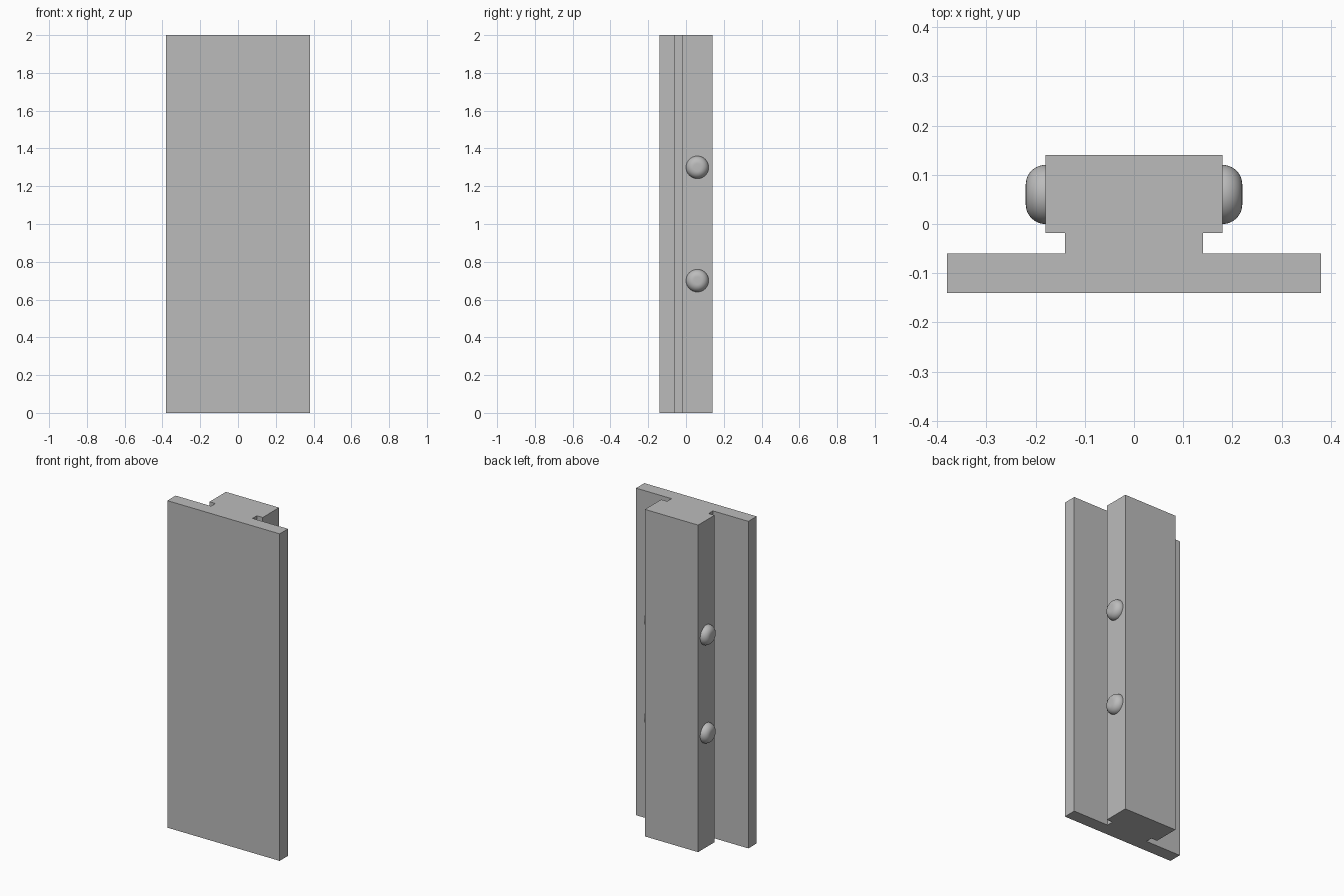
import bpy, bmesh, math
from mathutils import Matrix

cube = bpy.data.objects.get("Cube")
if cube:
    bpy.data.objects.remove(cube, do_unlink=True)

# Single material
grey = bpy.data.materials.new("plain_grey")
grey.use_nodes = True
colour = (0.5, 0.5, 0.5, 1)
grey.diffuse_color = colour
grey.node_tree.nodes["Principled BSDF"].inputs["Base Color"].default_value = colour


def add_object(name, bm):
    bmesh.ops.recalc_face_normals(bm, faces=bm.faces)
    mesh = bpy.data.meshes.new(name)
    bm.to_mesh(mesh)
    bm.free()
    mesh.materials.append(grey)
    obj = bpy.data.objects.new(name, mesh)
    bpy.context.collection.objects.link(obj)
    return obj


# Rail: wide front plate, narrow neck and rear block in one extruded section
HEIGHT = 2
half = [(0.38, -0.14), (0.38, -0.06), (0.14, -0.06),
        (0.14, -0.018), (0.18, -0.018), (0.18, 0.14)]
section = half + [(-x, y) for x, y in reversed(half)]
bm = bmesh.new()
face = bm.faces.new([bm.verts.new((x, y, 0)) for x, y in section])
top = bmesh.ops.extrude_face_region(bm, geom=[face], use_keep_orig=True)["geom"]
bmesh.ops.translate(bm, vec=(0, 0, HEIGHT),
                    verts=[v for v in top if isinstance(v, bmesh.types.BMVert)])
add_object("rail", bm)


# Buttons: lathed caps with a rounded rim on both sides of the rear block
def add_button(name, side, z):
    radius, rim, steps = 0.06, 0.04, 10
    bm = bmesh.new()
    outline = [(radius, -0.01)]
    for i in range(steps + 1):
        a = math.pi / 2 * i / steps
        outline.append((radius - rim + rim * math.cos(a), rim * math.sin(a)))
    outline.append((0, rim))
    verts = [bm.verts.new((r, 0, h)) for r, h in outline]
    edges = [bm.edges.new(pair) for pair in zip(verts, verts[1:])]
    bmesh.ops.spin(bm, geom=verts + edges, cent=(0, 0, 0), axis=(0, 0, 1),
                   angle=2 * math.pi, steps=48)
    bmesh.ops.remove_doubles(bm, verts=bm.verts, dist=0.0001)
    turn = Matrix.Rotation(side * math.pi / 2, 4, "Y")
    bm.transform(Matrix.Translation((side * 0.18, 0.06, z)) @ turn)
    for f in bm.faces:
        f.smooth = True
    add_object(name, bm)


for side, side_name in ((1, "left"), (-1, "right")):
    for z, level in ((0.7, "lower"), (1.3, "upper")):
        add_button(f"{side_name}_{level}_button", side, z)
